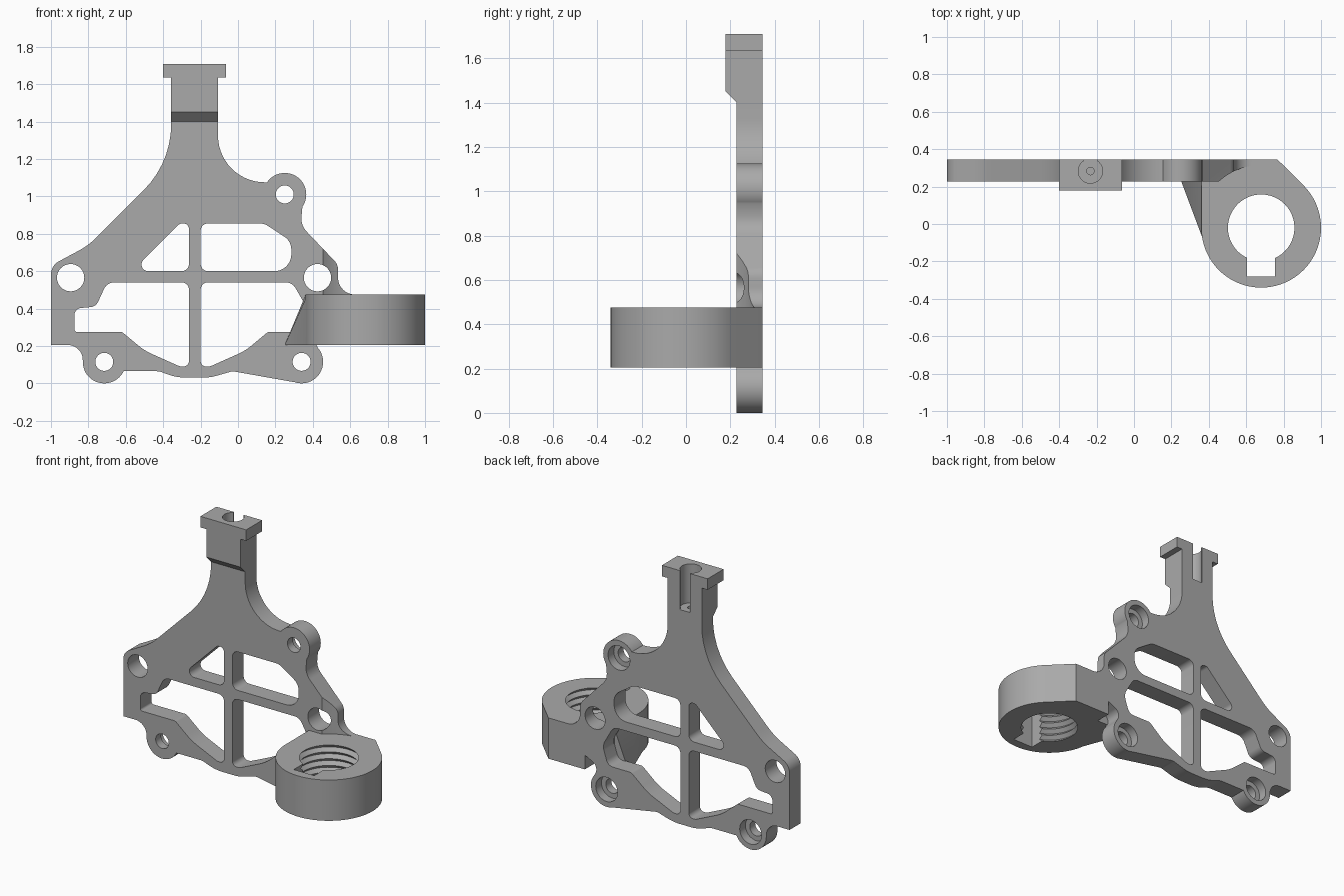
import bpy
import bmesh
import math
from mathutils import Vector

default_cube = bpy.data.objects.get("Cube")
if default_cube:
    bpy.data.objects.remove(default_cube, do_unlink=True)

FRONT, BACK = 0.228, 0.345      # depth range of the plate
FLOOR, CEILING = 0.205, 0.475   # height range of the ring housing
RING = Vector((0.68, -0.02))    # axis of the threaded ring

grey = bpy.data.materials.new("plain grey")
grey.use_nodes = True
grey.diffuse_color = (0.4, 0.4, 0.4, 1)
grey.node_tree.nodes["Principled BSDF"].inputs["Base Color"].default_value = grey.diffuse_color


def finish(name, bm):
    bmesh.ops.recalc_face_normals(bm, faces=bm.faces)
    mesh = bpy.data.meshes.new(name)
    bm.to_mesh(mesh)
    bm.free()
    mesh.materials.append(grey)
    obj = bpy.data.objects.new(name, mesh)
    bpy.context.collection.objects.link(obj)
    return obj


def prism(name, outline, low, high, axis="y"):
    """Extrude a flat outline between two positions along an axis."""
    place = {"x": lambda a, b, d: (d, a, b),
             "y": lambda a, b, d: (a, d, b),
             "z": lambda a, b, d: (a, b, d)}[axis]
    bm = bmesh.new()
    start = [bm.verts.new(place(p[0], p[1], low)) for p in outline]
    end = [bm.verts.new(place(p[0], p[1], high)) for p in outline]
    bm.faces.new(start)
    bm.faces.new(end)
    count = len(outline)
    for i in range(count):
        j = (i + 1) % count
        bm.faces.new((start[i], start[j], end[j], end[i]))
    return finish(name, bm)


def arc(center, radius, begin=0, sweep=360, steps=48):
    """Points along an arc; a full circle leaves out its repeated end point."""
    total = steps if sweep == 360 else steps + 1
    angles = [math.radians(begin + sweep * i / steps) for i in range(total)]
    return [(center[0] + radius * math.cos(a), center[1] + radius * math.sin(a)) for a in angles]


def rounded(corners):
    """Turn (a, b, radius) corners into an outline with filleted corners."""
    result = []
    for i, (a, b, radius) in enumerate(corners):
        corner = Vector((a, b))
        if not radius:
            result.append(corner)
            continue
        before = (Vector(corners[i - 1][:2]) - corner).normalized()
        after = (Vector(corners[(i + 1) % len(corners)][:2]) - corner).normalized()
        half = before.angle(after) / 2
        middle = corner + (before + after).normalized() * radius / math.sin(half)
        first = corner + before * radius / math.tan(half) - middle
        last = corner + after * radius / math.tan(half) - middle
        turn = math.atan2(first.x * last.y - first.y * last.x, first.dot(last))
        begin = math.degrees(math.atan2(first.y, first.x))
        steps = max(4, int(abs(turn) * 9))
        result += arc(middle, radius, begin, math.degrees(turn), steps)
    return result


def box(name, low, high):
    outline = [(low[0], low[1]), (high[0], low[1]), (high[0], high[1]), (low[0], high[1])]
    return prism(name, outline, low[2], high[2], "z")


def combine(target, tool, operation="DIFFERENCE"):
    tool.hide_render = True
    modifier = target.modifiers.new("combine", "BOOLEAN")
    modifier.operation = operation
    modifier.solver = "EXACT"
    modifier.object = tool
    bpy.context.view_layer.objects.active = target
    bpy.ops.object.modifier_apply(modifier=modifier.name)
    bpy.data.objects.remove(tool, do_unlink=True)


# Mounting plate outline, starting at the left of the neck
plate = prism("mounting_plate", rounded([
    (-.357, 1.4, 0), (-.357, 1.18, .5), (-.8, .737, .4), (-1, .63, .08),
    (-1, FLOOR, 0), (-.83, FLOOR, .08), (-.83, .115, 0), (-.715, .01, 0),
    (-.62, .065, 0), (-.42, .065, .1), (-.33, .03, .3), (-.15, .03, .3),
    (-.03, .065, .05), (.32, .003, 0), (.34, .1, 0), (.45, .14, 0),
    (.4, .25, .05), (.5, .3, 0), (.5, .46, 0), (.66, .46, 0),
    (.66, CEILING, 0), (.535, CEILING, .09), (.535, .635, .07),
    (.335, .845, .1), (.345, .95, 0), (.25, 1.075, 0),
    (-.107, 1.075, .25), (-.107, 1.4, 0)]), FRONT, BACK)

# Screw lugs with a counterbore at the back
lugs = [(-.715, .115), (.34, .115), (.25, 1.01)]
for lug in lugs:
    combine(plate, prism("lug", arc(lug, .115), FRONT, BACK), "UNION")
for lug in lugs:
    combine(plate, prism("screw_hole", arc(lug, .048), 0, 1))
    combine(plate, prism("counterbore", arc(lug, .08), .285, 1))

# Large through holes
for side in (-.895, .425):
    combine(plate, prism("large_hole", arc((side, .565), .073), 0, 1))

# Four windows separated by a cross of ribs
windows = [
    [(-.565, .6, .035), (-.262, .6, .04), (-.262, .855, .03), (-.31, .855, .03)],
    [(-.2, .6, .04), (-.2, .855, .04), (.14, .855, .08), (.285, .76, .08), (.285, .6, .09)],
    [(-.262, .54, .04), (-.7, .54, .06), (-.76, .41, .05), (-.875, .4, .04),
     (-.875, .275, .015), (-.62, .275, .03), (-.5, .175, .3), (-.31, .09, .05), (-.262, .09, .03)],
    [(-.2, .54, .04), (.29, .54, .06), (.37, .4, .08), (.33, .275, .05),
     (.16, .275, .03), (.04, .175, .3), (-.15, .09, .05), (-.2, .09, .03)],
]
for window in windows:
    combine(plate, prism("window", rounded(window), 0, 1))

# Curved clearance in the plate above the ring
combine(plate, prism("clearance", arc(RING, .335, steps=96), CEILING, 1, "z"))

# Ring housing with its chamfered back corner
housing = prism("ring_housing",
                arc(RING, .32, 45, -225, 60)
                + [(.36, .24), (.5, .24), (.5, BACK), (.767, BACK)],
                FLOOR, CEILING, "z")

# Leaning gusset between plate and housing
bm = bmesh.new()
for point in ((.25, .235, FLOOR), (.372, -.09, FLOOR), (.5, .235, FLOOR),
              (.362, .235, CEILING), (.372, -.09, CEILING), (.5, .235, CEILING)):
    bm.verts.new(point)
bmesh.ops.convex_hull(bm, input=bm.verts)
combine(housing, finish("gusset", bm), "UNION")

# Thread: a stack of rings that swaps between crest and root
bm = bmesh.new()
turns = 6
pitch = (CEILING - FLOOR) / turns
loops = []
for level in range(-1, 2 * turns + 2):
    radius = .2 if level % 2 else .178
    height = FLOOR + level * pitch / 2
    loops.append([bm.verts.new((x, y, height)) for x, y in arc(RING, radius)])
for lower, upper in zip(loops, loops[1:]):
    for i in range(len(lower)):
        bm.faces.new((lower[i - 1], lower[i], upper[i], upper[i - 1]))
bm.faces.new(loops[0])
bm.faces.new(loops[-1])
combine(housing, finish("thread", bm))
combine(housing, box("key_slot", (.605, -.28, 0), (.755, -.1, 1)))

# Neck with a sloped front foot, and a cross bar on top
neck = prism("neck", [(FRONT, 1.4), (.178, 1.45), (.178, 1.64), (BACK, 1.64), (BACK, 1.4)],
             -.357, -.107, "x")
combine(neck, box("cross_bar", (-.4, .178, 1.635), (-.065, BACK, 1.708)), "UNION")

# Round pocket in the neck, open at the back, with a small pilot hole
pocket = (-.233, .283)
combine(neck, prism("pocket", arc(pocket, .065), 1.45, 2, "z"))
combine(neck, box("pocket_opening", (-.27, .283, 1.45), (-.196, .5, 2)))
combine(neck, prism("pilot_hole", arc(pocket, .02, steps=24), 1.41, 2, "z"))

# Smooth the round walls and keep the edges crisp
bpy.ops.object.select_all(action="DESELECT")
for part in (plate, housing, neck):
    part.select_set(True)
bpy.context.view_layer.objects.active = plate
bpy.ops.object.shade_smooth_by_angle(angle=math.radians(30))
